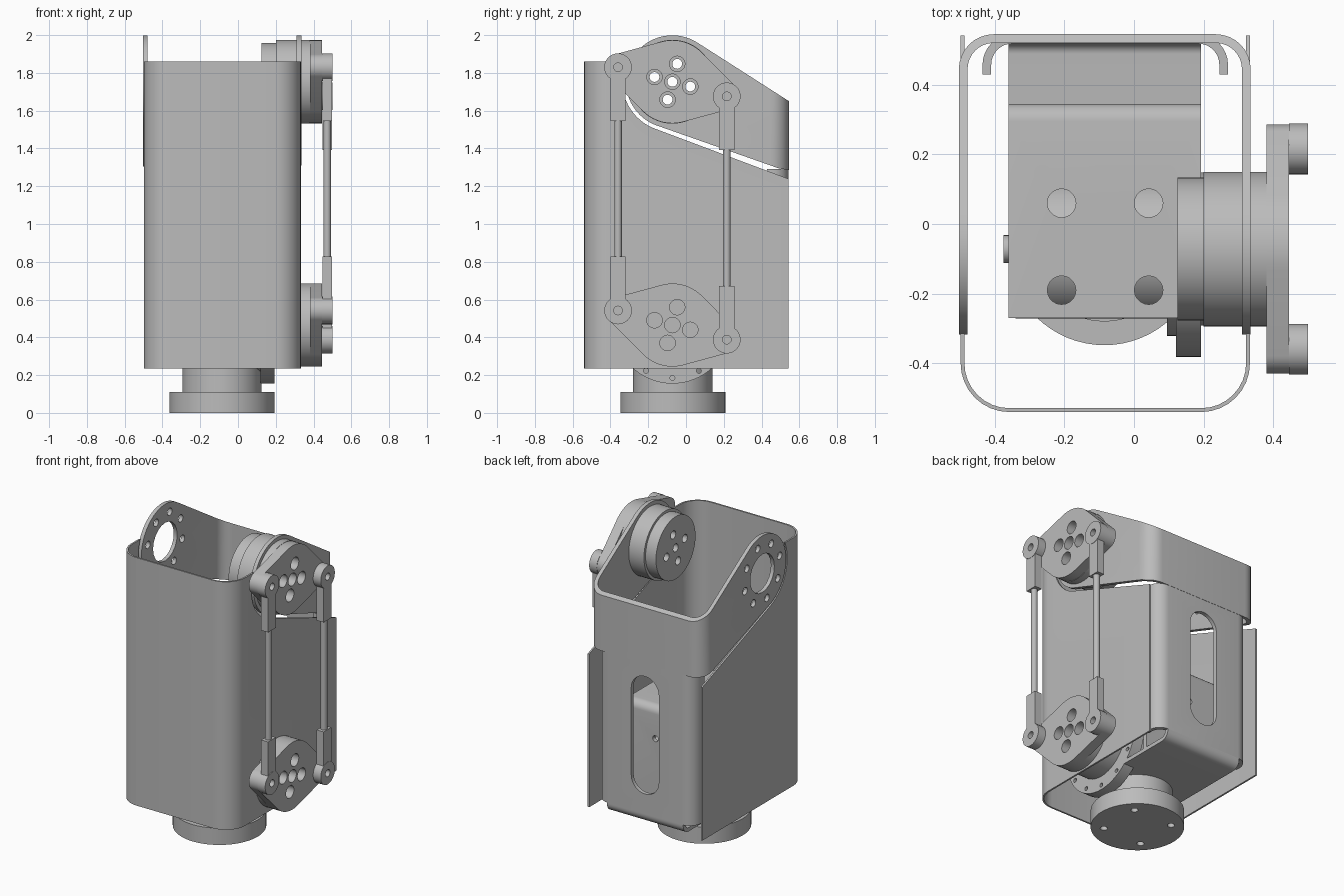
import bpy
import bmesh
from math import cos, sin, pi, radians
from mathutils import Vector, geometry

cube = bpy.data.objects.get("Cube")
if cube:
    bpy.data.objects.remove(cube)

metal = bpy.data.materials.new("grey_metal")
metal.use_nodes = True
GREY = (0.5, 0.5, 0.5, 1)
metal.diffuse_color = GREY
metal.node_tree.nodes["Principled BSDF"].inputs["Base Color"].default_value = GREY

AXES = {"X": lambda a, b, t: (t, a, b),
        "Y": lambda a, b, t: (a, t, b),
        "Z": lambda a, b, t: (a, b, t)}
parts = []


# ---- helpers ----
def prism(name, outline, axis, lo, hi):
    """Extrude a closed 2D outline along an axis."""
    place = AXES[axis]
    bm = bmesh.new()
    low = [bm.verts.new(place(a, b, lo)) for a, b in outline]
    high = [bm.verts.new(place(a, b, hi)) for a, b in outline]
    bm.faces.new(low)
    bm.faces.new(high)
    n = len(outline)
    for i in range(n):
        j = (i + 1) % n
        bm.faces.new((low[i], low[j], high[j], high[i]))
    bmesh.ops.recalc_face_normals(bm, faces=bm.faces)
    mesh = bpy.data.meshes.new(name)
    bm.to_mesh(mesh)
    bm.free()
    mesh.materials.append(metal)
    ob = bpy.data.objects.new(name, mesh)
    bpy.context.collection.objects.link(ob)
    parts.append(ob)
    return ob


def circle(c, r, n=48):
    return [(c[0] + r * cos(2 * pi * i / n), c[1] + r * sin(2 * pi * i / n)) for i in range(n)]


def hull(points):
    points = [Vector(p) for p in points]
    return [tuple(points[i]) for i in geometry.convex_hull_2d(points)]


def box(a0, a1, b0, b1):
    return [(a0, b0), (a1, b0), (a1, b1), (a0, b1)]


def ring(c, r, count, start):
    return [(c[0] + r * cos(start + 2 * pi * i / count),
             c[1] + r * sin(start + 2 * pi * i / count)) for i in range(count)]


def sheet(corners, radius, t, n=8):
    """Outline of a bent sheet: rounded path, thickened to its left."""
    pts = [Vector(p) for p in corners]
    path = [pts[0]]
    for a, b, c in zip(pts, pts[1:], pts[2:]):
        u, v = (a - b).normalized(), (c - b).normalized()
        centre = b + (u + v) * radius
        for i in range(n + 1):
            k = pi / 2 * i / n
            path.append(centre - v * radius * cos(k) - u * radius * sin(k))
    path.append(pts[-1])
    inner = []
    for i, p in enumerate(path):
        d = (path[min(i + 1, len(path) - 1)] - path[max(i - 1, 0)]).normalized()
        if i in (1, len(path) - 2):
            q = path[i - 1] if i == 1 else path[i + 1]
            d = (p - q).normalized() * (1 if i == 1 else -1)
        inner.append(p + Vector((-d.y, d.x)) * t)
    return [tuple(p) for p in path + inner[::-1]]


def boolean(ob, cutter, operation="DIFFERENCE"):
    mod = ob.modifiers.new("cut", "BOOLEAN")
    mod.operation, mod.solver, mod.object = operation, "EXACT", cutter
    bpy.context.view_layer.update()
    graph = bpy.context.evaluated_depsgraph_get()
    mesh = bpy.data.meshes.new_from_object(ob.evaluated_get(graph))
    ob.modifiers.clear()
    ob.data = mesh
    parts.remove(cutter)
    bpy.data.objects.remove(cutter)


def drill(ob, centres, r, axis, lo, hi):
    for c in centres:
        boolean(ob, prism("drill", circle(c, r, 20), axis, lo, hi))


# ---- layout ----
UPPER, LOWER = (-0.072, 1.753), (-0.072, 0.465)
MID = -0.083
BASE = (-0.085, -0.07)
TILT = radians(-15)
LEFT, RIGHT, BACK = 0.335, -0.503, 0.545

# ---- swivel base ----
foot = prism("base_disc", circle(BASE, 0.278, 64), "Z", 0, 0.11)
neck = prism("base_neck", circle(BASE, 0.21, 64), "Z", 0.11, 0.24)
drill(foot, ring(BASE, 0.2, 4, pi / 4), 0.022, "Z", -0.1, 0.2)

# ---- front cover: thin bent shell with a sloped rear cutout ----
cover = prism("front_cover", sheet([(RIGHT + 0.005, BACK - 0.003), (RIGHT + 0.005, -0.54),
              (LEFT - 0.002, -0.54), (LEFT - 0.002, BACK - 0.003)], 0.14, 0.011), "Z", 0.235, 1.86)
cutout = hull(circle(UPPER, 0.265, 64) + [(0.7, 1.18), (0.7, 2.2), (-0.07, 2.2)])
boolean(cover, prism("cover_cutter", cutout, "X", -1, 1))

# ---- upper yoke: wrap-around band with two round ears ----
yoke = prism("upper_yoke", sheet([(LEFT, -0.4), (LEFT, BACK), (RIGHT, BACK), (RIGHT, -0.4)],
             0.1, 0.025), "Z", 1.1, 2.1)
ear = hull(circle(UPPER, 0.246, 64) + [(0.53, 1.62), (0.6, 1.615), (0.6, 1.275), (0.49, 1.295)])
boolean(yoke, prism("ear_cutter", ear, "X", -1, 1), "INTERSECT")
drill(yoke, [UPPER], 0.125, "X", -1, 1)
drill(yoke, ring(UPPER, 0.185, 8, TILT), 0.024, "X", -1, 1)

# ---- back plate with a long slot, and the floor it bends into ----
back = prism("back_plate", sheet([(0.27, 0.43), (0.27, BACK - 0.002), (-0.435, BACK - 0.002),
             (-0.435, 0.43)], 0.085, 0.025), "Z", 0.3, 1.29)
slot = hull(circle((MID, 0.53), 0.1) + circle((MID, 1.1), 0.1))
boolean(back, prism("slot_cutter", slot, "Y", 0.4, 0.7))
prism("floor_plate", sheet([(-0.27, 0.238), (BACK - 0.002, 0.238), (BACK - 0.002, 0.3)],
      0.055, 0.025), "X", -0.36, 0.193)

# ---- inner bracket: shelf bent down into a rear leg ----
shelf = prism("inner_bracket", sheet([(0.345, 0.262), (0.345, 0.91), (-0.27, 0.91)],
              0.05, 0.025), "X", -0.36, 0.193)
drill(shelf, [(x, y) for x in (-0.208, 0.042) for y in (0.06, -0.19)], 0.041, "Z", 0.8, 1)
drill(shelf, [(-0.14, 0.7), (-0.02, 0.7), (MID, 0.48)], 0.02, "Y", 0.2, 0.5)

# ---- lower motor ----
prism("lower_motor_body", circle(LOWER, 0.2), "X", -0.34, 0.12)
prism("lower_motor_cap", circle(LOWER, 0.04, 24), "X", -0.375, -0.34)
prism("lower_motor_collar", circle(LOWER, 0.25), "X", 0.095, 0.12)
flange = prism("lower_motor_flange", circle(LOWER, 0.31, 64), "X", 0.12, 0.193)
drill(flange, ring(LOWER, 0.28, 12, -pi / 2), 0.013, "X", 0, 0.3)
prism("lower_motor_hub", circle(LOWER, 0.22, 64), "X", 0.193, 0.38)

# ---- upper motor ----
tip = prism("upper_motor_tip", circle(UPPER, 0.205, 64), "X", 0.125, 0.2)
hub = prism("upper_motor_hub", circle(UPPER, 0.222, 64), "X", 0.2, 0.38)
bolts = [UPPER] + ring(UPPER, 0.098, 4, TILT)
for ob in (tip, hub):
    drill(ob, bolts, 0.026, "X", 0, 0.5)

# ---- cranks on both motors, and their pin bosses ----
ends = {}
for level, c in (("upper", UPPER), ("lower", LOWER)):
    pins = ring(c, 0.298, 2, TILT)
    ends[level] = pins
    outline = hull(circle(c, 0.22, 64) + [p for pin in pins for p in circle(pin, 0.07)])
    crank = prism(level + "_crank", outline, "X", 0.38, 0.445)
    drill(crank, [c] + ring(c, 0.098, 4, TILT), 0.041, "X", 0.3, 0.6)

# ---- two parallel link rods ----
for i, side in enumerate(("rear", "front")):
    top, low = ends["upper"][i], ends["lower"][i]
    y = top[0]
    for level, pin, d in (("upper", top, -1), ("lower", low, 1)):
        eye = prism(f"{side}_rod_{level}_eye", circle(pin, 0.073), "X", 0.445, 0.5)
        arm = sorted((pin[1] + d * 0.06, pin[1] + d * 0.285))
        prism(f"{side}_rod_{level}_block", box(y - 0.04, y + 0.04, *arm), "X", 0.447, 0.498)
        drill(eye, [pin], 0.023, "X", 0.46, 0.6)
    prism(f"{side}_rod", circle((0.472, y), 0.02, 24), "Z", low[1] + 0.27, top[1] - 0.27)

# ---- shading ----
bpy.ops.object.select_all(action="DESELECT")
for ob in parts:
    ob.select_set(True)
bpy.context.view_layer.objects.active = parts[0]
bpy.ops.object.shade_smooth_by_angle(angle=radians(30))
